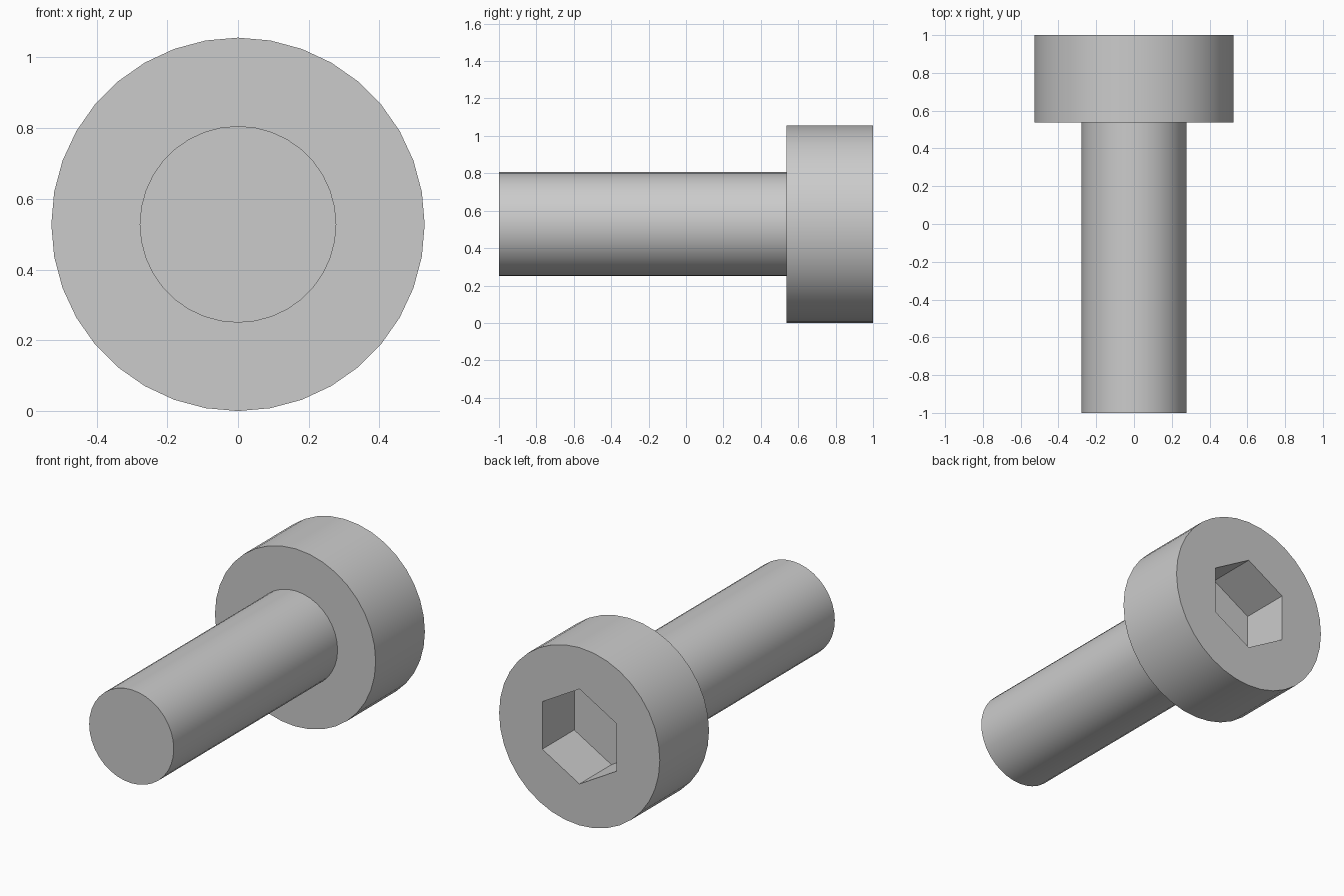
import bpy, bmesh
from math import cos, sin, pi, radians
from mathutils import Vector

cube = bpy.data.objects.get("Cube")
if cube:
    bpy.data.objects.remove(cube, do_unlink=True)

HEAD_R = 0.528
SHAFT_R = 0.278
SOCKET_R = 0.282
HEAD_Y = 0.538      # underside of the head
SOCKET_Y = 0.70     # floor of the socket

steel = bpy.data.materials.new("grey_steel")
steel.use_nodes = True
colour = (0.6, 0.6, 0.6, 1)
steel.diffuse_color = colour
steel.node_tree.nodes["Principled BSDF"].inputs["Base Color"].default_value = colour


def prism(name, radius, sides, y0, y1):
    """Regular prism along y with one corner pointing straight up."""
    bm = bmesh.new()
    ring = [bm.verts.new((radius * sin(2 * pi * i / sides), y0,
                          HEAD_R + radius * cos(2 * pi * i / sides)))
            for i in range(sides)]
    cap = bm.faces.new(ring)
    grown = bmesh.ops.extrude_face_region(bm, geom=[cap], use_keep_orig=True)
    moved = [v for v in grown["geom"] if isinstance(v, bmesh.types.BMVert)]
    bmesh.ops.translate(bm, verts=moved, vec=Vector((0, y1 - y0, 0)))
    bmesh.ops.recalc_face_normals(bm, faces=bm.faces)
    mesh = bpy.data.meshes.new(name)
    bm.to_mesh(mesh)
    bm.free()
    mesh.materials.append(steel)
    obj = bpy.data.objects.new(name, mesh)
    bpy.context.collection.objects.link(obj)
    return obj


def select(obj):
    bpy.ops.object.select_all(action="DESELECT")
    obj.select_set(True)
    bpy.context.view_layer.objects.active = obj


# Shaft, ending just inside the head
shaft = prism("shaft", SHAFT_R, 36, -1, HEAD_Y + 0.03)

# Head with a hexagonal socket cut into its back
head = prism("head", HEAD_R, 36, HEAD_Y, 1)
cutter = prism("socket_cutter", SOCKET_R, 6, SOCKET_Y, 1.1)
cutter.hide_render = True
cut = head.modifiers.new("socket", "BOOLEAN")
cut.operation = "DIFFERENCE"
cut.solver = "EXACT"
cut.object = cutter
select(head)
bpy.ops.object.modifier_apply(modifier=cut.name)
bpy.data.objects.remove(cutter, do_unlink=True)

# Smooth round sides, crisp rims and socket corners
for part in (shaft, head):
    select(part)
    bpy.ops.object.shade_smooth_by_angle(angle=radians(30))
